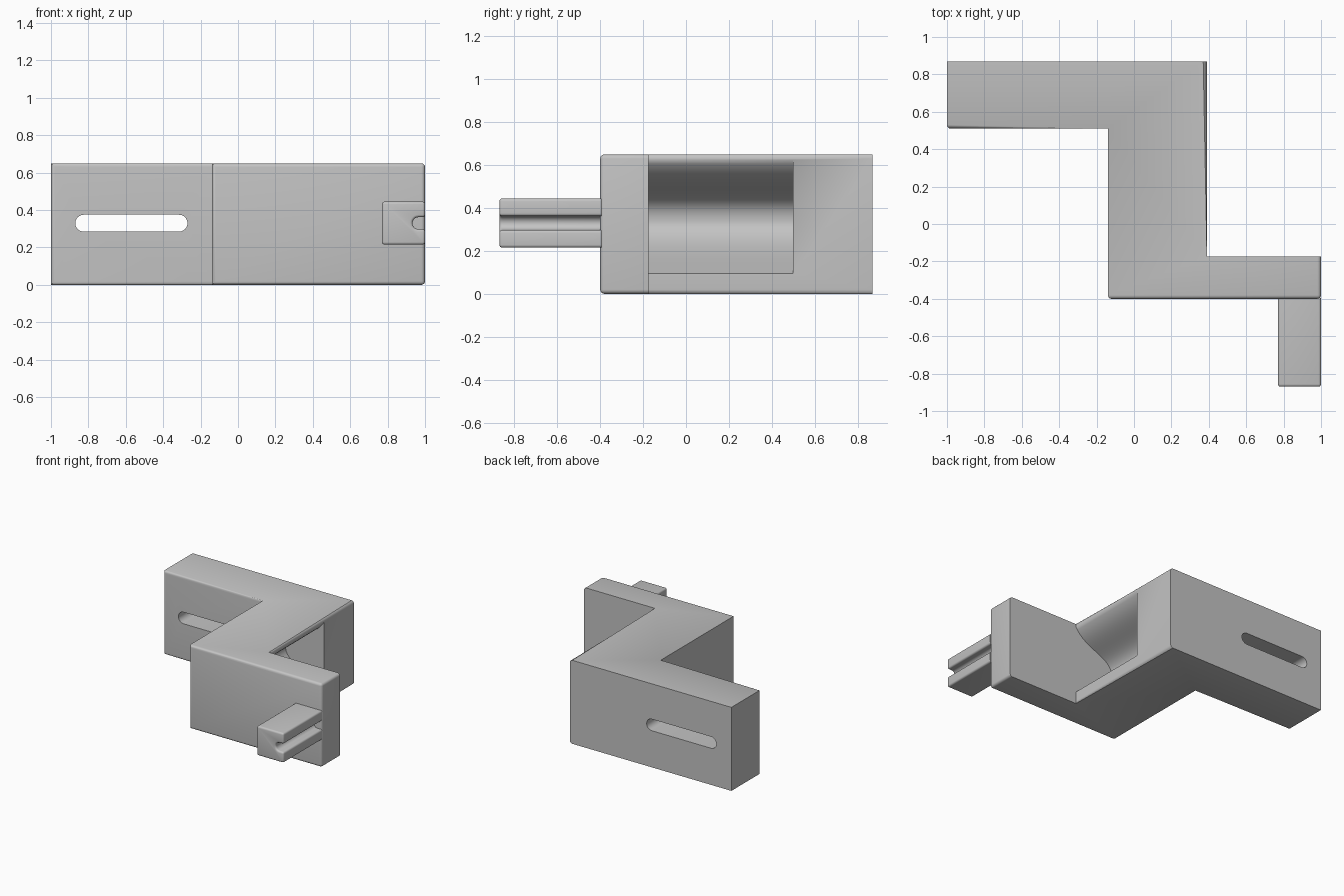
import bpy, bmesh, math
from mathutils import Vector
from mathutils.geometry import interpolate_bezier

if "Cube" in bpy.data.objects:
    bpy.data.objects.remove(bpy.data.objects["Cube"])

grey = bpy.data.materials.new("plain grey")
grey.use_nodes = True
colour = (0.55, 0.55, 0.55, 1)
grey.diffuse_color = colour
grey.node_tree.nodes["Principled BSDF"].inputs["Base Color"].default_value = colour


def prism(name, points, sweep, pick=None, width=0.02):
    """Extrude a flat outline along sweep, then round the picked edges."""
    bm = bmesh.new()
    face = bm.faces.new([bm.verts.new(p) for p in points])
    new = bmesh.ops.extrude_face_region(bm, geom=[face], use_keep_orig=True)["geom"]
    bmesh.ops.translate(bm, vec=sweep, verts=[g for g in new if isinstance(g, bmesh.types.BMVert)])
    bmesh.ops.recalc_face_normals(bm, faces=bm.faces)
    bm.normal_update()
    if pick:
        bmesh.ops.bevel(bm, geom=[e for e in bm.edges if pick(e)], offset=width,
                        offset_type='OFFSET', segments=4, profile=0.5,
                        affect='EDGES', clamp_overlap=False)
    mesh = bpy.data.meshes.new(name)
    bm.to_mesh(mesh)
    bm.free()
    mesh.materials.append(grey)
    obj = bpy.data.objects.new(name, mesh)
    bpy.context.collection.objects.link(obj)
    return obj


def arc(cx, cz, r, start, end, steps=12):
    angles = [math.radians(start + (end - start) * i / steps) for i in range(steps + 1)]
    return [(cx + r * math.cos(a), cz + r * math.sin(a)) for a in angles]


def cut(target, cutter):
    mod = target.modifiers.new(cutter.name, 'BOOLEAN')
    mod.operation = 'DIFFERENCE'
    mod.solver = 'EXACT'
    mod.object = cutter
    bpy.context.view_layer.objects.active = target
    bpy.ops.object.modifier_apply(modifier=mod.name)
    bpy.data.objects.remove(cutter)


def body_edge(e):
    normals = [f.normal for f in e.link_faces]
    outer = any(n.y < -0.9 or n.x > 0.9 for n in normals)
    return outer and e.is_convex and not any(n.y > 0.9 for n in normals)


def peg_edge(e):
    at_back = all(v.co.y > -0.42 for v in e.verts)
    return not at_back and e.is_convex and e.calc_face_angle() > math.radians(40)


# Z-shaped bracket body
outline = [(-1, 0.87), (-1, 0.51), (-0.14, 0.51), (-0.14, -0.4),
           (1, -0.4), (1, -0.175), (0.39, -0.175), (0.39, 0.87)]
body = prism("bracket_body", [(x, y, 0) for x, y in outline], (0, 0, 0.65), body_edge)

# Long rounded slot through the rear arm
slot = arc(-0.825, 0.33, 0.045, 90, 270) + arc(-0.315, 0.33, 0.045, -90, 90)
cut(body, prism("slot_cutter", [(x, 0.3, z) for x, z in slot], (0, 0.7, 0)))

# Scooped recess in the side of the middle block
upper = [Vector(p) for p in ((0, 0.625), (0.09, 0.47), (0.33, 0.5), (0.33, 0.34))]
lower = [Vector(p) for p in ((0.33, 0.34), (0.33, 0.25), (0.15, 0.17), (0, 0.095))]
scoop = interpolate_bezier(*upper, 24) + interpolate_bezier(*lower, 24)[1:]
section = [(0.39 - p.x, p.y) for p in scoop] + [(0.5, 0.095), (0.5, 0.625)]
cut(body, prism("recess_cutter", [(x, -0.174, z) for x, z in section], (0, 0.674, 0)))

# Grooved peg on the front arm
groove = arc(0.965, 0.33, 0.032, 270, 90)
profile = [(0.77, 0.215), (1, 0.215), (1, 0.298)] + groove + [(1, 0.362), (1, 0.445), (0.77, 0.445)]
peg = prism("grooved_peg", [(x, -0.87, z) for x, z in profile], (0, 0.475, 0), peg_edge, 0.014)

# Smooth the rounded areas, keep the corners sharp
bpy.ops.object.select_all(action='DESELECT')
for obj in (body, peg):
    obj.select_set(True)
bpy.context.view_layer.objects.active = body
bpy.ops.object.shade_smooth_by_angle(angle=math.radians(35))
